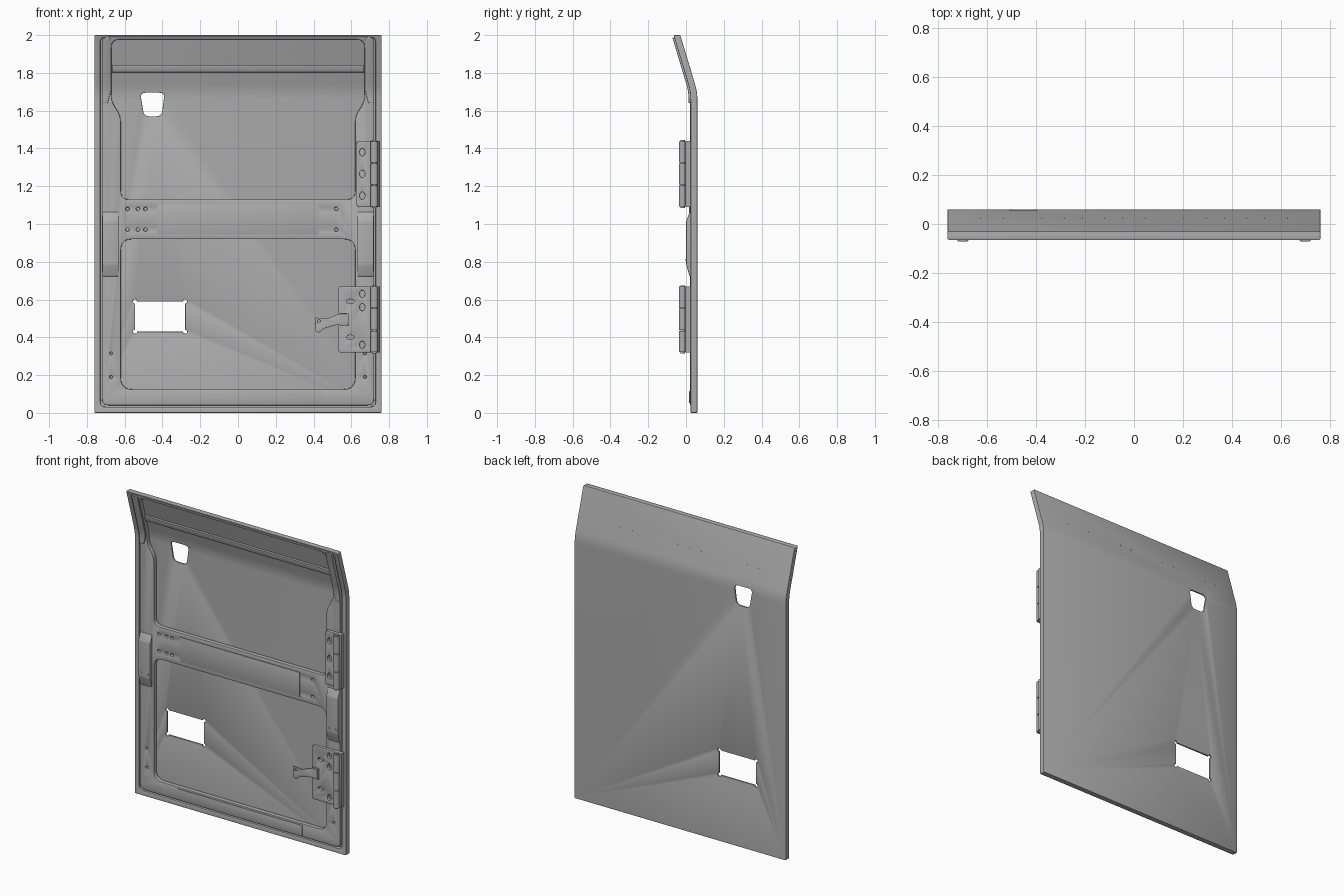
import bpy, bmesh, math
from mathutils import Vector

cube = bpy.data.objects.get("Cube")
if cube:
    bpy.data.objects.remove(cube, do_unlink=True)

steel = bpy.data.materials.new("grey steel")
steel.use_nodes = True
GREY = (0.42, 0.42, 0.42, 1)
steel.diffuse_color = GREY
steel.node_tree.nodes["Principled BSDF"].inputs["Base Color"].default_value = GREY

BEND, HALF, SLOPE = 1.70, 0.04, 0.30


def lean(z):
    """Forward offset of the door above its bend."""
    t = z - BEND + HALF
    if t <= 0:
        return 0
    return -SLOPE * (t * t / (4 * HALF) if t < 2 * HALF else t - HALF)


def finish(bm, name):
    mesh = bpy.data.meshes.new(name)
    bm.normal_update()
    bm.to_mesh(mesh)
    bm.free()
    obj = bpy.data.objects.new(name, mesh)
    bpy.context.collection.objects.link(obj)
    mesh.materials.append(steel)
    bpy.ops.object.select_all(action='DESELECT')
    obj.select_set(True)
    bpy.context.view_layer.objects.active = obj
    bpy.ops.object.shade_smooth_by_angle(angle=math.radians(32))
    return obj


def rounded(pts, r, n=5):
    """Polygon with every corner rounded."""
    out = []
    for i, p in enumerate(pts):
        p, a, b = Vector(p), Vector(pts[i - 1]), Vector(pts[(i + 1) % len(pts)])
        a, b = p + (a - p).normalized() * r, p + (b - p).normalized() * r
        for k in range(n + 1):
            t = k / n
            out.append(a * (1 - t) ** 2 + p * 2 * t * (1 - t) + b * t * t)
    return out


def rect(x0, x1, z0, z1):
    return [(x0, z0), (x1, z0), (x1, z1), (x0, z1)]


def oval(x, z, rx, rz=None, n=12):
    rz = rz or rx
    return [(x + rx * math.cos(k * math.tau / n), z + rz * math.sin(k * math.tau / n))
            for k in range(n)]


def plate(name, loops, y0, y1, bevel=0.0):
    """Sheet in the xz plane; inner loops become holes, the upper part follows the bend."""
    curve = bpy.data.curves.new(name, 'CURVE')
    curve.dimensions, curve.fill_mode = '2D', 'BOTH'
    curve.extrude = (y1 - y0) / 2 - bevel
    curve.bevel_depth, curve.bevel_resolution, curve.offset = bevel, 1, -bevel
    for loop in loops:
        spline = curve.splines.new('POLY')
        spline.points.add(len(loop) - 1)
        for point, (x, z) in zip(spline.points, loop):
            point.co = (x, z, 0, 1)
        spline.use_cyclic_u = True
    helper = bpy.data.objects.new(name + " helper", curve)
    bpy.context.collection.objects.link(helper)
    graph = bpy.context.evaluated_depsgraph_get()
    mesh = bpy.data.meshes.new_from_object(helper.evaluated_get(graph))
    bm = bmesh.new()
    bm.from_mesh(mesh)
    bpy.data.objects.remove(helper, do_unlink=True)
    bpy.data.meshes.remove(mesh)
    bmesh.ops.remove_doubles(bm, verts=bm.verts, dist=1e-5)
    for f in bm.faces:
        f.material_index = 0
    for k in range(-2, 3):
        bmesh.ops.bisect_plane(bm, geom=bm.verts[:] + bm.edges[:] + bm.faces[:],
                               plane_co=(0, BEND + k * HALF / 2, 0), plane_no=(0, 1, 0))
    for v in bm.verts:
        x, z, d = v.co
        v.co = (x, (y0 + y1) / 2 - d + lean(z), z)
    bmesh.ops.recalc_face_normals(bm, faces=bm.faces)
    return finish(bm, name)


def bar(name, profile, x0, x1):
    """Profile of (y, z) points swept along x."""
    bm = bmesh.new()
    face = bm.faces.new([bm.verts.new((x0, y, z)) for y, z in profile])
    ext = bmesh.ops.extrude_face_region(bm, geom=[face])
    bmesh.ops.translate(bm, vec=(x1 - x0, 0, 0),
                        verts=[g for g in ext["geom"] if isinstance(g, bmesh.types.BMVert)])
    bmesh.ops.recalc_face_normals(bm, faces=bm.faces)
    bmesh.ops.bevel(bm, geom=bm.edges[:], offset=0.004, segments=2, affect='EDGES', profile=0.5)
    return finish(bm, name)


def rod(name, x, y, z0, z1, r):
    bm = bmesh.new()
    bmesh.ops.create_cone(bm, cap_ends=True, segments=24, radius1=r, radius2=r, depth=z1 - z0)
    bmesh.ops.translate(bm, vec=(x, y, (z0 + z1) / 2), verts=bm.verts)
    return finish(bm, name)


# Window cut-out with round relief at its corners
def relieved(x0, x1, z0, z1, r=0.011):
    out = []
    for i, (x, z) in enumerate(rect(x0, x1, z0, z1)):
        for k in range(10):
            a = math.pi / 2 * (i + 1) + math.pi * 1.5 * k / 9
            out.append((x + r * math.cos(a), z + r * math.sin(a)))
    return out


# Outer skin with its two openings
handle_hole = rounded([(-0.497, 1.57), (-0.405, 1.57), (-0.388, 1.695), (-0.518, 1.695)], 0.028)
vent_hole = relieved(-0.545, -0.28, 0.43, 0.59)
plate("outer_skin", [rounded(rect(-0.76, 0.76, 0, 2), 0.008), handle_hole, vent_hole],
      0.048, 0.06, 0.003)

# Folded rim around the skin
plate("folded_rim", [rounded(rect(-0.76, 0.76, 0, 2), 0.008),
                     rounded(rect(-0.729, 0.729, 0.032, 1.988), 0.03)], 0.024, 0.058, 0.004)

# Inner frame with two large openings and bolt holes
upper = [(-0.62, 1.13), (0.62, 1.13), (0.62, 1.58), (0.67, 1.64),
         (0.67, 1.978), (-0.67, 1.978), (-0.67, 1.64), (-0.62, 1.58)]
bolts = [oval(x, z, 0.009) for x in (-0.585, -0.53, -0.49, 0.52) for z in (0.97, 1.08)]
bolts += [oval(s * 0.672, z, 0.007) for s in (-1, 1) for z in (0.19, 0.315)]
plate("inner_frame", [rounded(rect(-0.72, 0.72, 0.04, 1.992), 0.035), rounded(upper, 0.045),
                      rounded(rect(-0.62, 0.62, 0.125, 0.92), 0.06)] + bolts,
      0.021, 0.05, 0.004)

# Thin overlays on the rails
plate("bottom_rail_cover", [rect(-0.45, 0.45, 0.052, 0.115)], 0.017, 0.022, 0.001)
plate("cross_rail_cover", [rect(-0.43, 0.43, 0.945, 1.105)], 0.017, 0.022, 0.001)

# Stiffener across the leaning top part
plate("top_stiffener", [rect(-0.668, 0.668, 1.803, 1.843)], 0.03, 0.05, 0.006)

# Raised brackets and upper gussets on both sides
hump = [(0.03, 0.715), (0.018, 0.725), (0.001, 0.785), (0.001, 1.015), (0.018, 1.06), (0.03, 1.07)]
for side, s in (("right", -1), ("left", 1)):
    bar(side + "_bracket", hump, s * 0.632, s * 0.718)
    plate(side + "_bracket_rivets", [oval(s * x, 0.81, 0.006) for x in (0.65, 0.70)],
          -0.002, 0.002)
    plate(side + "_upper_gusset", [rounded([(s * 0.69, 1.64), (s * 0.72, 1.64),
          (s * 0.72, 1.985), (s * 0.675, 1.985), (s * 0.675, 1.70)], 0.008)], 0.014, 0.03, 0.003)


# Hinges: drilled leaf, edge leaf, knuckles and pin
def hinge(name, x0, z0, z1, holes):
    plate(name + "_leaf", [rounded(rect(x0, 0.715, z0, z1), 0.015)] + holes, -0.002, 0.02, 0.002)
    plate(name + "_edge_leaf", [rect(0.71, 0.748, z0, z1)], -0.004, 0.024, 0.002)
    step = (z1 - z0) / 3
    for k in range(3):
        rod(f"{name}_knuckle_{k + 1}", 0.722, -0.018,
            z0 + k * step + 0.002, z0 + (k + 1) * step - 0.002, 0.02)
    rod(name + "_pin", 0.722, -0.018, z0 - 0.005, z1 + 0.005, 0.012)


hinge("upper_hinge", 0.628, 1.09, 1.44, [oval(0.658, z, 0.014, 0.02) for z in (1.15, 1.265, 1.38)])
hinge("lower_hinge", 0.532, 0.32, 0.67,
      [oval(0.658, z, 0.014, 0.02) for z in (0.36, 0.56, 0.63)]
      + [oval(0.595, z, 0.02, 0.012) for z in (0.4, 0.59)])

# Latch lever on the lower hinge
lever = [(0.408, 0.505), (0.47, 0.498), (0.535, 0.525), (0.582, 0.525), (0.582, 0.465),
         (0.52, 0.465), (0.45, 0.445), (0.435, 0.425), (0.41, 0.43)]
plate("latch_lever", [rounded(lever, 0.008, 3), oval(0.428, 0.485, 0.008)], -0.018, -0.008, 0.001)
rod_block = rect(0.54, 0.585, 0.46, 0.53)
plate("lever_mount", [rod_block], -0.012, 0.0, 0.002)

# Rivet row on the back of the leaning part
plate("back_rivets", [oval(-0.62 + k * 0.0827, 1.823, 0.005, n=8) for k in range(16)], 0.058, 0.061)
